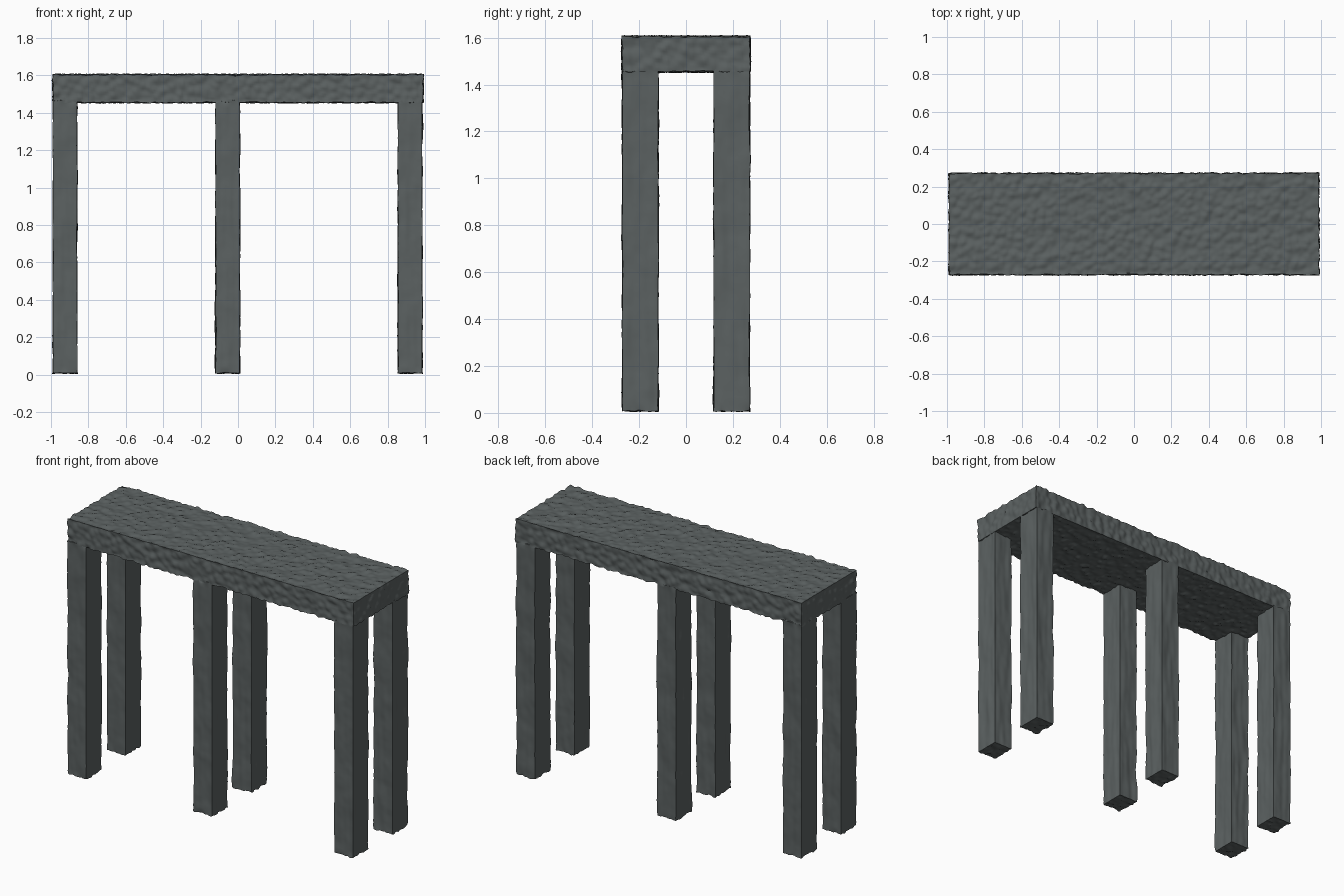
import bpy, bmesh, math
from mathutils import Vector, noise

if "Cube" in bpy.data.objects:
    bpy.data.objects.remove(bpy.data.objects["Cube"], do_unlink=True)

# Single dark stone-grey finish
grey = bpy.data.materials.new("dark_grey")
grey.use_nodes = True
colour = (0.105, 0.120, 0.120, 1)
grey.diffuse_color = colour
bsdf = grey.node_tree.nodes["Principled BSDF"]
bsdf.inputs["Base Color"].default_value = colour
bsdf.inputs["Roughness"].default_value = 0.8


def rough_block(name, low, high, steps, relief):
    """Box cut into a fine grid, then carved along its normals by relief(point, normal)."""
    low, high = Vector(low), Vector(high)
    bm = bmesh.new()
    bmesh.ops.create_cube(bm, size=1)
    for v in bm.verts:
        v.co = (low + high) / 2 + v.co * (high - low)
    for axis in range(3):
        normal = Vector([float(i == axis) for i in range(3)])
        span = high[axis] - low[axis]
        count = round(span / steps[axis])
        for i in range(1, count):
            bmesh.ops.bisect_plane(bm, geom=bm.verts[:] + bm.edges[:] + bm.faces[:],
                                   plane_co=low + normal * span * i / count,
                                   plane_no=normal)
    bmesh.ops.recalc_face_normals(bm, faces=bm.faces[:])
    bm.normal_update()
    moves = [v.normal * relief(v.co, v.normal) for v in bm.verts]
    for v, move in zip(bm.verts, moves):
        v.co += move
    mesh = bpy.data.meshes.new(name)
    bm.to_mesh(mesh)
    bm.free()
    mesh.materials.append(grey)
    obj = bpy.data.objects.new(name, mesh)
    bpy.context.collection.objects.link(obj)
    bpy.ops.object.select_all(action="DESELECT")
    obj.select_set(True)
    bpy.context.view_layer.objects.active = obj
    bpy.ops.object.shade_smooth_by_angle(angle=math.radians(45))
    return obj


# Pebbled stone: rounded cells with creases between them
def pebbles(p, n):
    warp = noise.noise_vector(p * 20) * 0.008
    nearest = noise.voronoi((p + warp) / 0.042)[0][0]
    return 0.007 - 0.017 * nearest + 0.002 * noise.noise(p * 45)


# Hewn wood: long vertical grain, gentle swelling and pitted end cuts
def grain(p, n):
    if abs(n.z) > 0.5:
        return 0.009 * noise.noise(p * 40) - 0.001
    swell = noise.noise(Vector((p.x * 8, p.y * 8, p.z * 7)))
    fibre = noise.noise(Vector((p.x * 38, p.y * 38, p.z * 4)))
    chip = noise.noise(p * 28)
    return 0.005 * swell + 0.004 * fibre + 0.002 * chip - 0.001


# Table top
rough_block("table_top", (-0.99, -0.272, 1.455), (0.99, 0.272, 1.605),
            (0.0105, 0.0105, 0.0105), pebbles)

# Three pairs of legs, the middle pair slightly off centre
for place, x in (("right", -0.925), ("middle", -0.055), ("left", 0.92)):
    for side, y in (("front", -0.195), ("back", 0.195)):
        rough_block(f"{side}_{place}_leg", (x - 0.065, y - 0.077, 0.008),
                    (x + 0.065, y + 0.077, 1.465), (0.011, 0.011, 0.02), grain)
